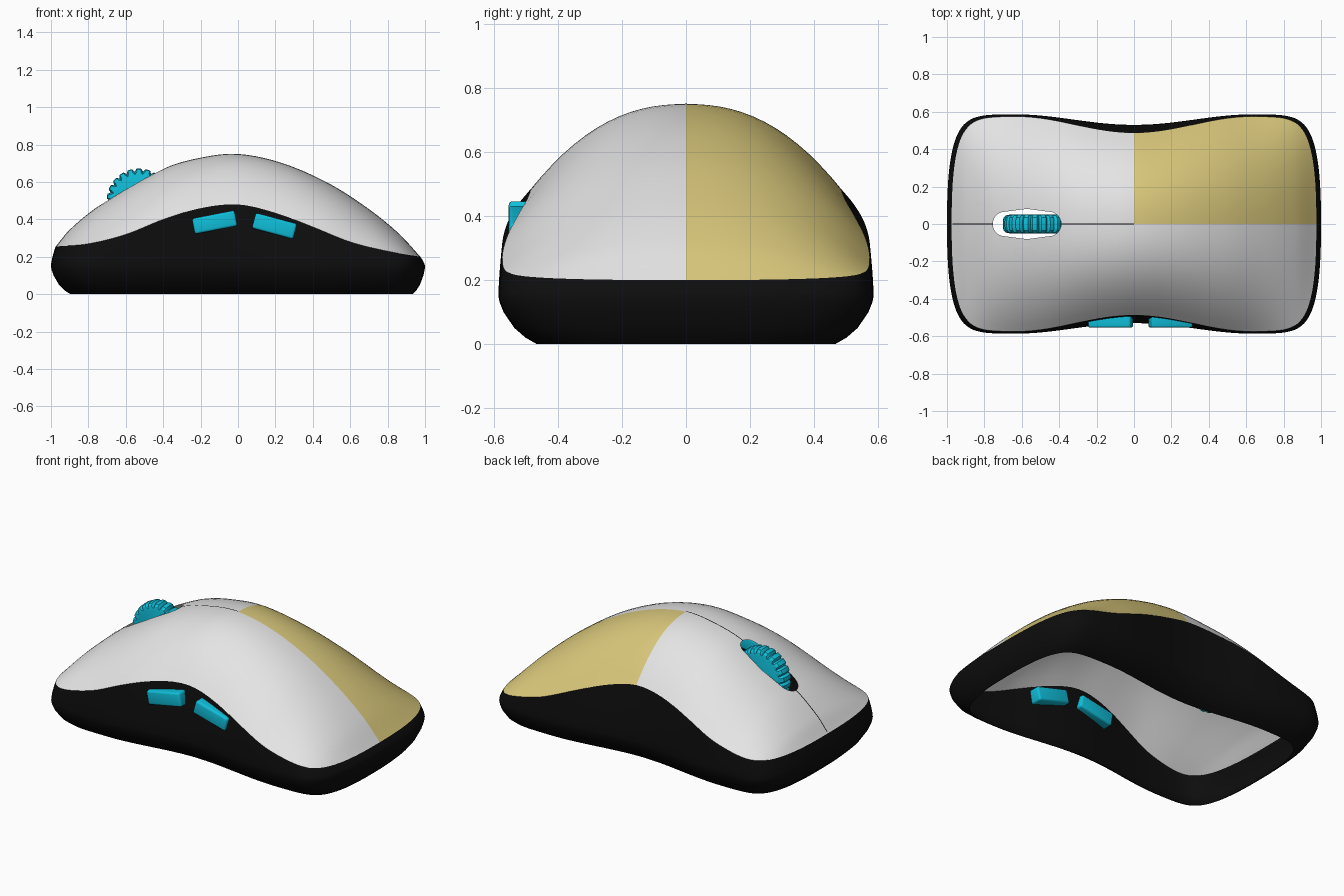
import bpy, bmesh, math
from mathutils import Vector

if "Cube" in bpy.data.objects:
    bpy.data.objects.remove(bpy.data.objects["Cube"], do_unlink=True)


def material(name, rgb):
    m = bpy.data.materials.new(name)
    m.use_nodes = True
    m.diffuse_color = (*rgb, 1)
    bsdf = m.node_tree.nodes["Principled BSDF"]
    bsdf.inputs["Base Color"].default_value = (*rgb, 1)
    bsdf.inputs["Roughness"].default_value = 0.5
    return m


GREY = material("light grey", (0.78, 0.78, 0.78))
GOLD = material("pale gold", (0.70, 0.58, 0.20))
BLACK = material("black", (0.004, 0.004, 0.004))
CYAN = material("cyan", (0.005, 0.52, 0.70))


def finish(name, bm, mats, angle=40):
    """Turn a bmesh into a smooth shaded object."""
    mesh = bpy.data.meshes.new(name)
    bm.to_mesh(mesh)
    bm.free()
    ob = bpy.data.objects.new(name, mesh)
    bpy.context.collection.objects.link(ob)
    for m in mats:
        mesh.materials.append(m)
    bpy.ops.object.select_all(action='DESELECT')
    ob.select_set(True)
    bpy.context.view_layer.objects.active = ob
    bpy.ops.object.shade_smooth_by_angle(angle=math.radians(angle))
    return ob


def loft(bm, rows, closed=False, caps=False):
    """Bridge equal rows of points with quads."""
    grid = [[bm.verts.new(p) for p in row] for row in rows]
    n = len(rows[0])
    for a, b in zip(grid, grid[1:]):
        for i in range(n if closed else n - 1):
            j = (i + 1) % n
            bm.faces.new((a[i], a[j], b[j], b[i]))
    if caps:
        bm.faces.new(grid[0])
        bm.faces.new(grid[-1])
    return grid


def curve(points):
    """Smooth function through the given (x, z) points."""
    def slope(i):
        a, b = points[max(i - 1, 0)], points[min(i + 1, len(points) - 1)]
        return (b[1] - a[1]) / (b[0] - a[0])

    def f(x):
        i = 0
        while i < len(points) - 2 and x > points[i + 1][0]:
            i += 1
        (x0, z0), (x1, z1) = points[i], points[i + 1]
        h = x1 - x0
        t = min(max((x - x0) / h, 0), 1)
        return ((1 + 2 * t) * (1 - t) ** 2 * z0 + t * (1 - t) ** 2 * h * slope(i)
                + t * t * (3 - 2 * t) * z1 + t * t * (t - 1) * h * slope(i + 1))
    return f


# Side profiles: the spine of the shell and the seam above the base
spine = curve([(-.975, .255), (-.9, .345), (-.74, .475), (-.4, .67), (-.2, .73), (0, .75),
               (.24, .70), (.49, .59), (.7, .455), (.865, .32), (.975, .2)])
seam = curve([(-.975, .255), (-.8, .27), (-.6, .32), (-.4, .40), (-.2, .46), (0, .48),
              (.2, .435), (.4, .36), (.6, .28), (.8, .23), (.975, .2)])
END = 0.975
HALF = 40
US = [math.copysign(1 - (1 - abs(i) / HALF) ** 2, i) for i in range(-HALF, HALF + 1)]


def rounding(u):
    return max(0, 1 - abs(u) ** 16) ** 0.4


def waist(u, middle, wide):
    return middle + (wide - middle) * (0.5 - 0.5 * math.cos(math.pi * min(abs(u) / 0.65, 1)))


def shell_width(u):
    return waist(u, 0.487, 0.575)


def shell_point(u, v):
    x = u * END
    z = seam(x) + (spine(x) - seam(x)) * (1 - abs(v) ** 2.3)
    return (x, v * shell_width(u) * rounding(u), z)


# Upper shell
ROWS = 28
bm = bmesh.new()
loft(bm, [[shell_point(u, 2 * j / ROWS - 1) for j in range(ROWS + 1)] for u in US])
bmesh.ops.remove_doubles(bm, verts=bm.verts, dist=1e-5)

# Wheel slot: a rounded opening trimmed out of the shell
SLOT_A, SLOT_B, SLOT_R = -0.69, -0.455, 0.065
planes = []
for k in range(24):
    a = 2 * math.pi * (k + 0.5) / 24
    d = Vector((math.cos(a), math.sin(a), 0))
    centre = Vector((SLOT_B if d.x > 0 else SLOT_A, 0, 0))
    planes.append((centre + d * SLOT_R, d))
inside = [f for f in bm.faces if abs(f.calc_center_median().y) < 0.16
          and -0.9 < f.calc_center_median().x < -0.25]
for k, (co, no) in enumerate(planes):
    geom = set(inside)
    for f in inside:
        geom.update(f.verts, f.edges)
    bmesh.ops.bisect_plane(bm, geom=list(geom), dist=1e-6, plane_co=co, plane_no=no)
    inside = []
    for f in bm.faces:
        c = f.calc_center_median()
        if (-0.9 < c.x < -0.25 and abs(c.y) < 0.16
                and all((c - p).dot(n) < 0 for p, n in planes[:k + 1])):
            inside.append(f)
bmesh.ops.delete(bm, geom=inside, context='FACES')
bmesh.ops.recalc_face_normals(bm, faces=bm.faces)
if sum(f.normal.z for f in bm.faces) < 0:
    bmesh.ops.reverse_faces(bm, faces=bm.faces)

# One rear quarter is gold
for f in bm.faces:
    c = f.calc_center_median()
    f.material_index = int(c.x > 0 and c.y > 0)
finish("upper_shell", bm, [GREY, GOLD])

# Base: an open-bottomed skirt rising to the seam
WIDEST = 0.15


def base_ring(point):
    return ([point(u, 1) for u in US] + [point(u, -1) for u in reversed(US[1:-1])])


rings = []
for z, inset in [(0, .12), (.02, .085), (.05, .05), (.1, .016), (.13, .004), (WIDEST, 0)]:
    rings.append(base_ring(lambda u, s: (
        u * (1 - inset * (0.87 if u < 0 else 0.55)),
        s * rounding(u) * (waist(u, 0.53, 0.587) - inset), z)))
for k in range(1, 7):
    q = k / 6
    e = q ** 1.5
    rings.append(base_ring(lambda u, s: (
        u * (1 + (END - 1) * e),
        s * rounding(u) * (waist(u, 0.53, 0.587) * (1 - e) + shell_width(u) * e),
        WIDEST + (seam(u * END) - WIDEST) * q)))
bm = bmesh.new()
loft(bm, rings, closed=True)
bmesh.ops.recalc_face_normals(bm, faces=bm.faces)
finish("base_skirt", bm, [BLACK], 60)

# Dividing line between the two main buttons
for name, x0, x1 in [("front_split_line", -0.97, -0.755), ("rear_split_line", -0.39, 0)]:
    bm = bmesh.new()
    xs = [x0 + (x1 - x0) * i / 20 for i in range(21)]
    loft(bm, [[(x, y, spine(x) + 0.002) for y in (-0.003, 0.003)] for x in xs])
    finish(name, bm, [BLACK])

# Scroll wheel with grooved tread
TEETH = 22
STEPS = TEETH * 4
rings = []
for y, r in [(-.05, .135), (-.046, .155), (-.034, .168), (-.015, .172),
             (.015, .172), (.034, .168), (.046, .155), (.05, .135)]:
    ring = []
    for i in range(STEPS):
        rr = r - (0.015 if i % 4 == 0 and r > 0.14 else 0)
        a = 2 * math.pi * i / STEPS
        ring.append((-0.53 + rr * math.cos(a), y, 0.5 + rr * math.sin(a)))
    rings.append(ring)
bm = bmesh.new()
loft(bm, rings, closed=True, caps=True)
bmesh.ops.recalc_face_normals(bm, faces=bm.faces)
finish("scroll_wheel", bm, [CYAN], 30)

# Two thumb buttons on the side
for name, x, z, length, tilt in [("front_thumb_button", -0.125, 0.385, 0.232, -11),
                                 ("rear_thumb_button", 0.195, 0.365, 0.228, 15)]:
    bm = bmesh.new()
    bmesh.ops.create_cube(bm, size=1)
    bmesh.ops.scale(bm, vec=(length, 0.085, 0.085), verts=bm.verts)
    bmesh.ops.bevel(bm, geom=list(bm.edges), offset=0.012, segments=3,
                    profile=0.5, affect='EDGES')
    ob = finish(name, bm, [CYAN])
    ob.location = (x, -0.512, z)
    ob.rotation_euler = (0, math.radians(tilt), 0)
